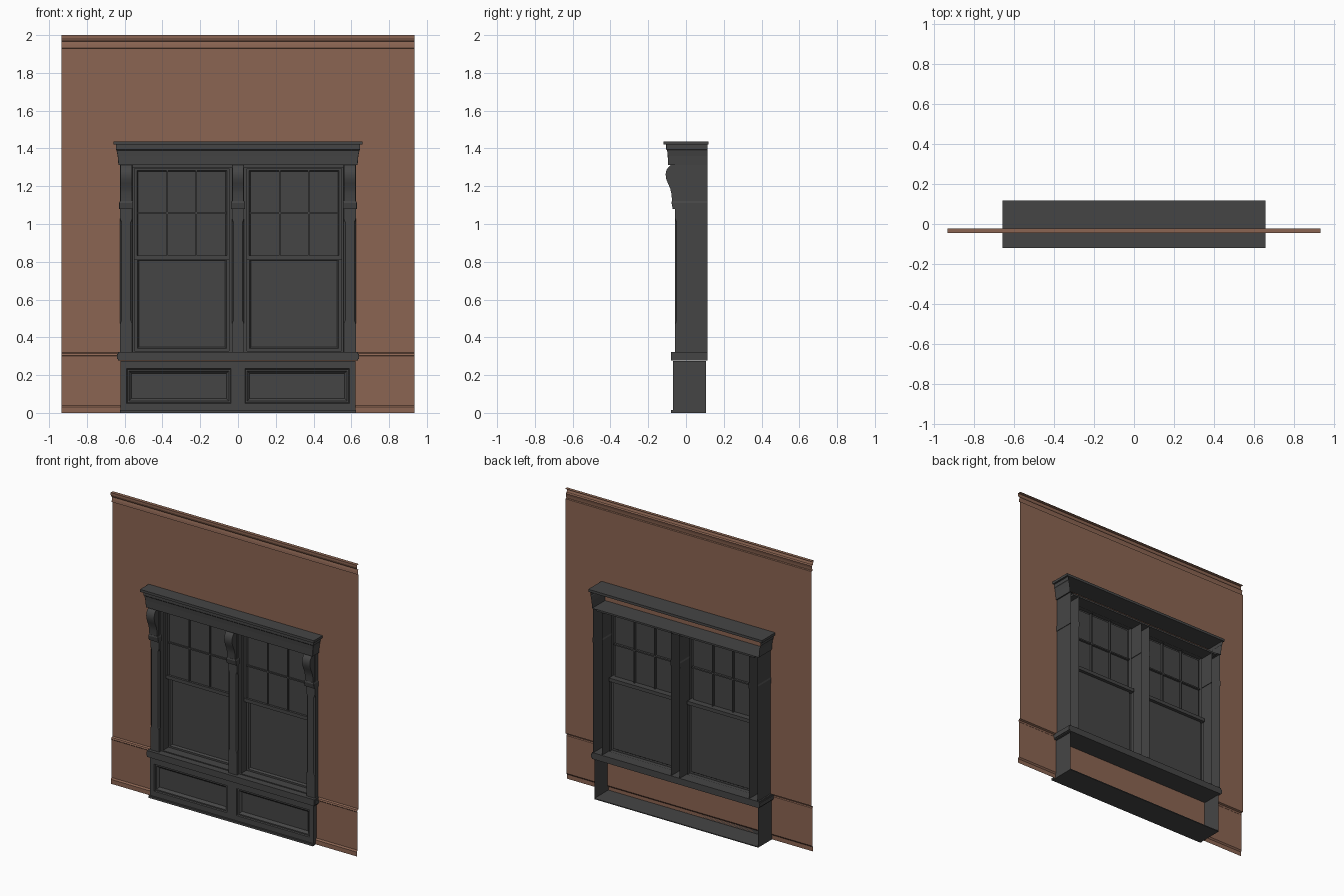
import bpy

if "Cube" in bpy.data.objects:
    bpy.data.objects.remove(bpy.data.objects["Cube"], do_unlink=True)


def material(name, color):
    m = bpy.data.materials.new(name)
    m.use_nodes = True
    m.diffuse_color = (*color, 1)
    m.node_tree.nodes["Principled BSDF"].inputs["Base Color"].default_value = (*color, 1)
    return m


BROWN = material("brown_wall", (0.26, 0.13, 0.085))
DARK = material("charcoal_paint", (0.06, 0.06, 0.06))


def make(name, verts, faces, mat=DARK):
    mesh = bpy.data.meshes.new(name)
    mesh.from_pydata(verts, [], faces)
    mesh.materials.append(mat)
    mesh.update()
    obj = bpy.data.objects.new(name, mesh)
    bpy.context.collection.objects.link(obj)
    return obj


def box(name, x0, x1, y0, y1, z0, z1):
    verts = [(x, y, z) for x in (x0, x1) for y in (y0, y1) for z in (z0, z1)]
    return make(name, verts, [(0, 1, 3, 2), (4, 6, 7, 5), (0, 4, 5, 1),
                              (2, 3, 7, 6), (0, 2, 6, 4), (1, 5, 7, 3)])


def shell(name, cx, back, levels, front=True):
    """Open-backed hull; each level is (z, half width, front y, corner chamfer)."""
    verts, faces = [], []
    for z, h, f, c in levels:
        verts += [(cx - h, back, z), (cx - h, f + c, z), (cx - h + c, f, z),
                  (cx + h - c, f, z), (cx + h, f + c, z), (cx + h, back, z)]
    for r in range(len(levels) - 1):
        for i in range(5):
            if front or i in (0, 4):
                a = r * 6 + i
                faces.append((a, a + 1, a + 7, a + 6))
    return make(name, verts, faces)


def rings(name, rects, fill=True):
    """Nested rectangles (x0, x1, z0, z1, y) joined into a moulded frame."""
    verts, faces = [], []
    for x0, x1, z0, z1, y in rects:
        verts += [(x0, y, z0), (x1, y, z0), (x1, y, z1), (x0, y, z1)]
    for r in range(len(rects) - 1):
        for i in range(4):
            a, b = r * 4 + i, r * 4 + (i + 1) % 4
            faces.append((a, b, b + 4, a + 4))
    if fill:
        n = len(verts)
        faces.append((n - 4, n - 3, n - 2, n - 1))
    return make(name, verts, faces)


def inset_rings(name, x0, x1, z0, z1, steps):
    """Frame from (inset, y) steps."""
    return rings(name, [(x0 + d, x1 - d, z0 + d, z1 - d, y) for d, y in steps])


# Wall sheet with baseboard and crown profile, and an opening for the window
profile = [(-0.045, 0), (-0.045, 0.03), (-0.037, 0.04), (-0.037, 0.3), (-0.042, 0.305),
           (-0.038, 0.315), (-0.026, 0.32), (-0.026, 1.3), (-0.026, 1.93),
           (-0.036, 1.932), (-0.034, 1.95), (-0.03, 1.965), (-0.04, 1.97),
           (-0.046, 1.985), (-0.046, 2.0), (-0.022, 2.0)]
columns = (-0.935, -0.57, 0.57, 0.935)
n = len(profile)
make("wall", [(x, y, z) for x in columns for y, z in profile],
     [(c * n + i, c * n + n + i, c * n + n + i + 1, c * n + i + 1)
      for c in range(3) for i in range(n - 1)
      if not (c == 1 and profile[i][1] == 0.32)], BROWN)

# Base box below the sill
shell("base_sides", 0, 0.105, [(0, 0.622, -0.068, 0.001), (0.275, 0.622, -0.068, 0.001)], False)
box("base_floor", -0.622, 0.622, -0.068, 0.105, 0, 0.006)
box("base_foot", -0.625, 0.625, -0.08, -0.06, 0, 0.014)
box("base_bottom_rail", -0.622, 0.622, -0.068, -0.045, 0, 0.05)
box("base_top_rail", -0.622, 0.622, -0.068, -0.045, 0.235, 0.276)
for name, x, h in (("right", -0.606, 0.016), ("middle", 0, 0.036), ("left", 0.606, 0.016)):
    box("base_stile_" + name, x - h, x + h, -0.068, -0.045, 0.05, 0.235)

# Sill and window head
box("sill", -0.635, 0.635, -0.08, 0.115, 0.278, 0.322)
box("sill_lip", -0.64, 0.64, -0.078, 0.115, 0.285, 0.312)
box("window_head", -0.6, 0.6, -0.055, 0.112, 1.3, 1.312)

# Pilasters with chamfered shafts, blocks and scrolled brackets
scroll = [(-0.05, 1.12), (-0.074, 1.12), (-0.077, 1.16), (-0.084, 1.19), (-0.096, 1.215),
          (-0.105, 1.24), (-0.108, 1.262), (-0.104, 1.285), (-0.094, 1.3),
          (-0.082, 1.312), (-0.05, 1.312)]
k = len(scroll)
for name, cx in (("right", -0.592), ("middle", 0), ("left", 0.592)):
    shell("pilaster_" + name, cx, 0.115,
          [(0.32, 0.033, -0.058, 0.001), (0.47, 0.033, -0.058, 0.001),
           (0.49, 0.033, -0.058, 0.009), (1.01, 0.033, -0.058, 0.009),
           (1.03, 0.033, -0.058, 0.001), (1.312, 0.033, -0.058, 0.001)])
    shell("pilaster_block_" + name, cx, 0.115,
          [(1.08, 0.033, -0.058, 0.001), (1.08, 0.037, -0.07, 0.001),
           (1.112, 0.037, -0.077, 0.001), (1.122, 0.033, -0.075, 0.001),
           (1.122, 0.033, -0.058, 0.001)])
    bracket = make("bracket_" + name,
                   [(cx + s * 0.03, y, z) for s in (-1, 1) for y, z in scroll],
                   [tuple(range(k)), tuple(range(2 * k - 1, k - 1, -1))]
                   + [(i, i + k, (i + 1) % k + k, (i + 1) % k) for i in range(k)])
    bpy.context.view_layer.objects.active = bracket
    bracket.select_set(True)
    bpy.ops.object.shade_smooth_by_angle(angle=0.6)
    bracket.select_set(False)

# Hollow header with flared top and flat cap
shell("header", 0, 0.115,
      [(1.312, 0.6, -0.058, 0.001), (1.312, 0.633, -0.095, 0.001), (1.36, 0.637, -0.097, 0.001),
       (1.39, 0.643, -0.1, 0.001), (1.395, 0.647, -0.105, 0.001), (1.422, 0.647, -0.105, 0.001)])
box("header_cap", -0.66, 0.66, -0.12, 0.118, 1.42, 1.437)

# Base panels, casing stops, double-hung sashes and muntins
for name, side in (("right", -1), ("left", 1)):
    cx = side * 0.297
    px = side * 0.313
    inset_rings("base_panel_" + name, px - 0.277, px + 0.277, 0.05, 0.235,
                [(0, -0.068), (0.004, -0.06), (0.012, -0.06), (0.026, -0.044)])
    rings("casing_stop_" + name,
          [(cx - 0.264, cx + 0.264, 0.32, 1.302, -0.035),
           (cx - 0.25, cx + 0.25, 0.328, 1.295, -0.035),
           (cx - 0.25, cx + 0.25, 0.328, 1.295, 0.03)], False)
    inset_rings("upper_sash_" + name, cx - 0.25, cx + 0.25, 0.81, 1.296,
                [(0, 0.025), (0, 0.0), (0.012, 0.0), (0.018, 0.013)])
    inset_rings("lower_sash_" + name, cx - 0.25, cx + 0.25, 0.326, 0.828,
                [(0, 0.05), (0, 0.025), (0.014, 0.025), (0.022, 0.038)])
    box("meeting_rail_" + name, cx - 0.25, cx + 0.25, -0.002, 0.055, 0.81, 0.834)
    box("muntin_cross_" + name, cx - 0.235, cx + 0.235, 0.004, 0.028, 1.054, 1.063)
    for i, dx in enumerate((-0.077, 0.077)):
        box(f"muntin_upright_{name}_{i}", cx + dx - 0.004, cx + dx + 0.004,
            0.004, 0.028, 0.825, 1.285)
